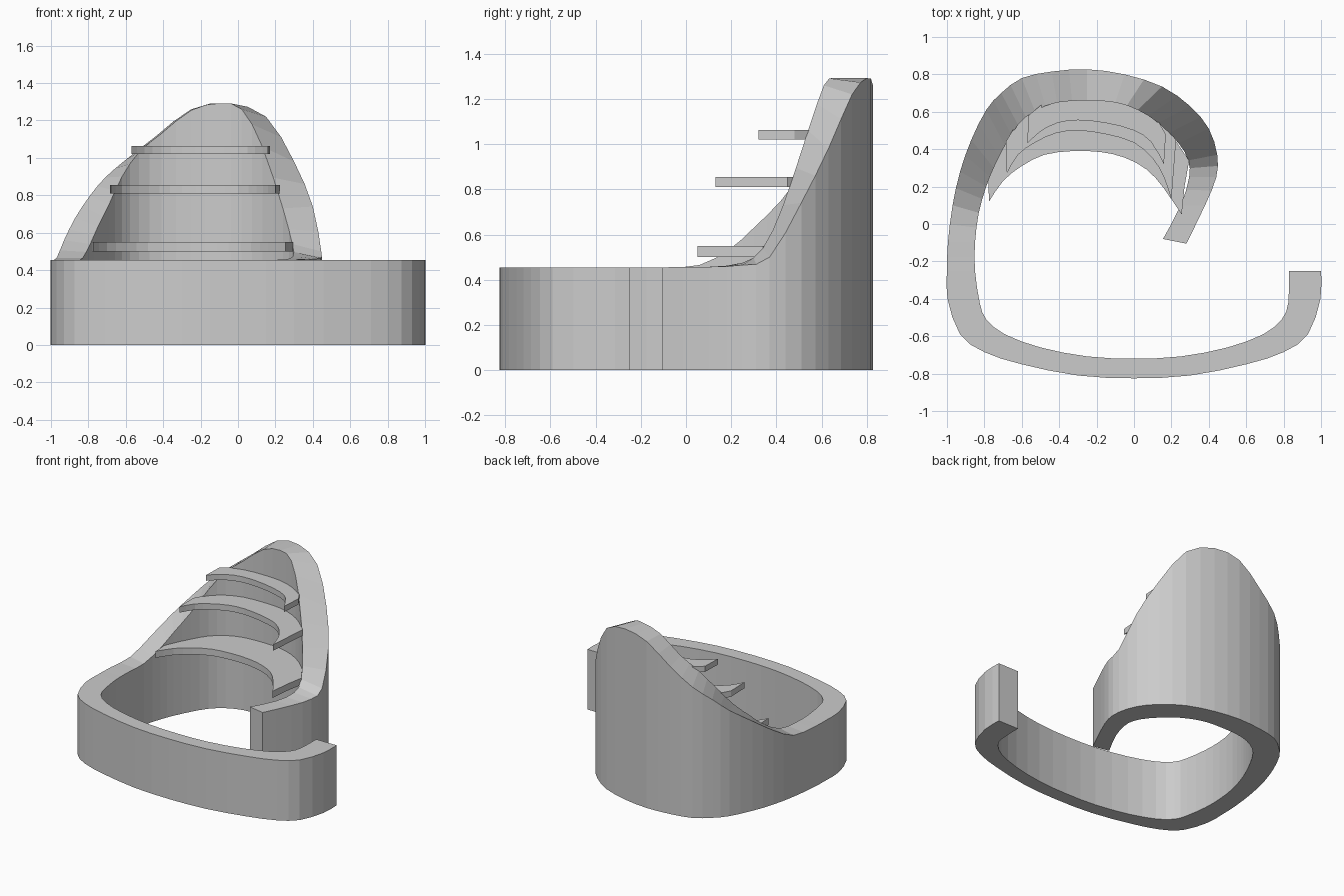
import bpy, bmesh
from mathutils import Vector

BASE = 0.455

# Raised back wall stations: outer x, y, top z, inner x, y, top z
back = [
    (0.28, -0.105, BASE, 0.155, -0.08, BASE),
    (0.38, 0.10, 0.457, 0.25, 0.10, 0.457),
    (0.44, 0.25, 0.465, 0.295, 0.25, 0.475),
    (0.445, 0.37, 0.50, 0.29, 0.34, 0.54),
    (0.40, 0.51, 0.74, 0.24, 0.43, 0.73),
    (0.30, 0.63, 0.98, 0.13, 0.54, 1.06),
    (0.15, 0.735, 1.22, 0.02, 0.61, 1.26),
    (-0.05, 0.80, 1.292, -0.10, 0.65, 1.292),
    (-0.25, 0.827, 1.26, -0.25, 0.66, 1.255),
    (-0.44, 0.815, 1.115, -0.41, 0.65, 1.13),
    (-0.60, 0.78, 0.99, -0.53, 0.605, 1.03),
    (-0.71, 0.70, 0.895, -0.62, 0.53, 0.90),
    (-0.79, 0.61, 0.80, -0.69, 0.42, 0.75),
    (-0.87, 0.45, 0.68, -0.75, 0.30, 0.63),
    (-0.93, 0.28, 0.56, -0.79, 0.20, 0.54),
    (-0.97, 0.10, 0.465, -0.83, 0.06, 0.465),
]
# Low front wall stations, left half: outer x, y, inner x, y
front = [
    (-0.995, -0.10, -0.85, -0.10),
    (-1.0, -0.25, -0.85, -0.25),
    (-0.997, -0.40, -0.825, -0.42),
    (-0.93, -0.59, -0.79, -0.51),
    (-0.80, -0.685, -0.69, -0.59),
    (-0.60, -0.75, -0.50, -0.66),
    (-0.30, -0.81, -0.25, -0.708),
]
low = [(a, b, BASE, c, d, BASE) for a, b, c, d in front]
right = [(-a, b, z, -c, d, w) for a, b, z, c, d, w in reversed(low[1:])]
right[-1] = (1.0, -0.25, BASE, 0.83, -0.25, BASE)
stations = back + low + [(0, -0.825, BASE, 0, -0.72, BASE)] + right


def smooth(points):
    """Insert one rounded point between each pair of control points."""
    out = []
    for i in range(len(points) - 1):
        p = [points[max(0, min(len(points) - 1, i + k))] for k in (-1, 0, 1, 2)]
        out.append(points[i])
        out.append(tuple((9 * (b + c) - a - d) / 16 for a, b, c, d in zip(*p)))
    return out + [points[-1]]


def finish(name, bm):
    bmesh.ops.recalc_face_normals(bm, faces=bm.faces)
    mesh = bpy.data.meshes.new(name)
    bm.to_mesh(mesh)
    bm.free()
    bpy.context.collection.objects.link(bpy.data.objects.new(name, mesh))


def wall(name, points):
    bm = bmesh.new()
    rings = []
    for ox, oy, oz, ix, iy, iz in points:
        ring = [(ox, oy, 0), (ox, oy, oz), (ix, iy, iz), (ix, iy, 0)]
        rings.append([bm.verts.new(v) for v in ring])
    for a, b in zip(rings, rings[1:]):
        for k in range(4):
            n = (k + 1) % 4
            bm.faces.new((a[k], a[n], b[n], b[k]))
    bm.faces.new(rings[0])
    bm.faces.new(rings[-1])
    finish(name, bm)


def shelf(name, edge, rear, z0, z1):
    bm = bmesh.new()
    outline = smooth(edge) + rear
    face = bm.faces.new([bm.verts.new((x, y, z0)) for x, y in outline])
    top = bmesh.ops.extrude_face_region(bm, geom=[face])
    verts = [g for g in top["geom"] if isinstance(g, bmesh.types.BMVert)]
    bmesh.ops.translate(bm, verts=verts, vec=Vector((0, 0, z1 - z0)))
    finish(name, bm)


# Curved wall with a gap at the right
wall("curved_wall", smooth(stations))

# Three crescent shelves let into the back wall
shelf("lower_shelf",
      [(-0.775, 0.12), (-0.70, 0.23), (-0.60, 0.31), (-0.48, 0.37), (-0.33, 0.39),
       (-0.18, 0.385), (-0.05, 0.355), (0.07, 0.29), (0.16, 0.19), (0.255, 0.05)],
      [(0.27, 0.20), (0.295, 0.34), (0.15, 0.55), (0, 0.65), (-0.25, 0.69),
       (-0.52, 0.64), (-0.67, 0.49), (-0.78, 0.26)], 0.50, 0.55)
shelf("middle_shelf",
      [(-0.68, 0.27), (-0.62, 0.37), (-0.53, 0.435), (-0.42, 0.485), (-0.30, 0.50),
       (-0.15, 0.48), (0, 0.435), (0.10, 0.35), (0.16, 0.25), (0.20, 0.13)],
      [(0.225, 0.45), (0.14, 0.55), (0, 0.65), (-0.25, 0.69), (-0.52, 0.64),
       (-0.62, 0.55), (-0.685, 0.44)], 0.81, 0.855)
shelf("upper_shelf",
      [(-0.57, 0.43), (-0.50, 0.495), (-0.41, 0.54), (-0.30, 0.555), (-0.15, 0.54),
       (0, 0.50), (0.09, 0.44), (0.16, 0.32)],
      [(0.17, 0.48), (0.13, 0.55), (0, 0.65), (-0.25, 0.69), (-0.48, 0.65),
       (-0.565, 0.58)], 1.02, 1.063)
